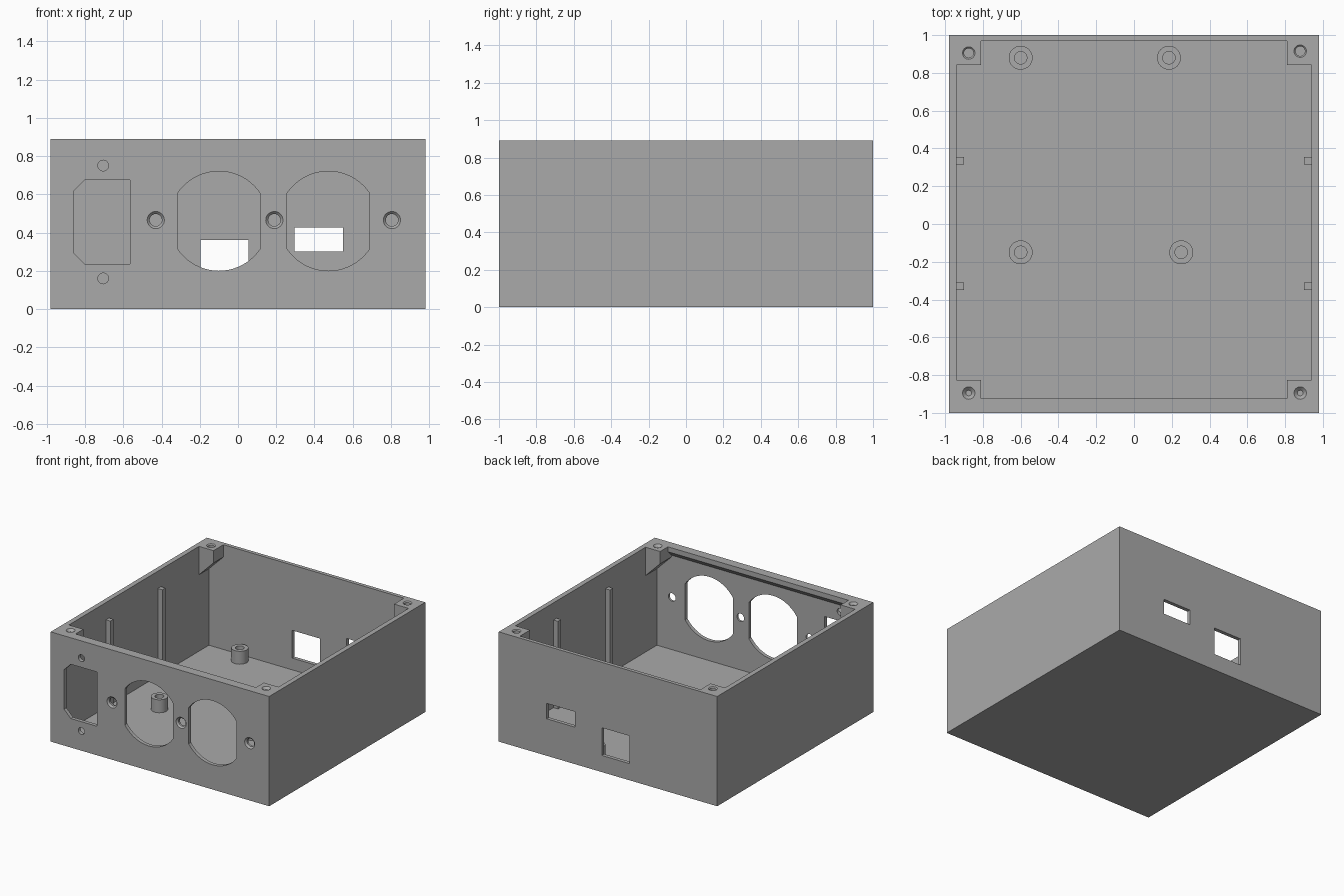
import bpy
import bmesh
from math import sin, cos, pi, radians

if "Cube" in bpy.data.objects:
    bpy.data.objects.remove(bpy.data.objects["Cube"], do_unlink=True)

X, Y, TOP = 0.98, 1.0, 0.89      # outer half sizes and height
FLOOR, FRONT_IN, BACK_IN, SIDE_IN = 0.04, -0.97, 0.97, 0.94


def prism(name, profile, axis, lo, hi, end_profile=None):
    """Extrude a 2D profile along an axis; end_profile gives a taper."""
    place = {"x": lambda a, b, t: (t, a, b),
             "y": lambda a, b, t: (a, t, b),
             "z": lambda a, b, t: (a, b, t)}[axis]
    bm = bmesh.new()
    first = [bm.verts.new(place(a, b, lo)) for a, b in profile]
    last = [bm.verts.new(place(a, b, hi)) for a, b in end_profile or profile]
    bm.faces.new(first)
    bm.faces.new(last)
    n = len(first)
    for i in range(n):
        j = (i + 1) % n
        bm.faces.new((first[i], first[j], last[j], last[i]))
    bmesh.ops.recalc_face_normals(bm, faces=bm.faces)
    mesh = bpy.data.meshes.new(name)
    bm.to_mesh(mesh)
    bm.free()
    ob = bpy.data.objects.new(name, mesh)
    bpy.context.collection.objects.link(ob)
    return ob


def rect(a0, a1, b0, b1):
    return [(a0, b0), (a1, b0), (a1, b1), (a0, b1)]


def circle(a, b, r, n=32):
    return [(a + r * cos(2 * pi * i / n), b + r * sin(2 * pi * i / n)) for i in range(n)]


def cut(target, tool):
    """Subtract a tool from a target, then discard the tool."""
    mod = target.modifiers.new("cut", "BOOLEAN")
    mod.operation, mod.solver, mod.object = "DIFFERENCE", "EXACT", tool
    bpy.context.view_layer.objects.active = target
    bpy.ops.object.modifier_apply(modifier=mod.name)
    bpy.data.objects.remove(tool, do_unlink=True)


# Outer block and the negative space inside it
case = prism("open_case", rect(-X, X, -Y, Y), "z", 0, TOP)
cavity = prism("cavity", rect(-SIDE_IN, SIDE_IN, FRONT_IN, BACK_IN), "z", FLOOR, 1.0)

# Thick front rim with a sloping underside
cut(cavity, prism("front_rim", [(-1.1, 1.1), (-0.925, 1.1), (-0.925, 0.85),
                                (FRONT_IN - 0.01, 0.795), (-1.1, 0.795)], "x", -1.2, 1.2))

for s in (-1, 1):
    # Screw blocks in the corners, tapering down to the side walls
    block = [(s * 1.04, 1.1), (s * 0.81, 1.1), (s * 0.81, 0.79), (s * 1.04, 0.56)]
    cut(cavity, prism("front_block", block, "y", -1.1, -0.825))
    cut(cavity, prism("back_block", block, "y", 0.843, 1.1))
    # Slim upright ribs on the side walls
    for y in (-0.33, 0.335):
        cut(cavity, prism("rib", rect(s * 0.9, s * 1.05, y - 0.02, y + 0.02), "z", 0.01, 0.75))

# Round board standoffs on the floor
standoffs = [(-0.6, 0.88), (0.185, 0.88), (-0.6, -0.15), (0.25, -0.15)]
for x, y in standoffs:
    cut(cavity, prism("standoff", circle(x, y, 0.063), "z", 0.01, 0.145))

cut(case, cavity)

# Standoff bores
for x, y in standoffs:
    cut(case, prism("bore", circle(x, y, 0.033), "z", 0.05, 0.3))

# Corner screw holes with a small chamfer
for x, y in [(-0.875, 0.905), (0.88, 0.915), (-0.875, -0.895), (0.88, -0.895)]:
    cut(case, prism("screw_hole", circle(x, y, 0.025), "z", 0.79, 1.0))
    cut(case, prism("chamfer", circle(x, y, 0.015), "z", TOP - 0.018, TOP + 0.01,
                    circle(x, y, 0.043)))

# Two round front openings with flat sides
for cx in (-0.1, 0.4725):
    r, half = 0.26, 0.215
    outline = [(max(cx - half, min(cx + half, a)), b) for a, b in circle(cx, 0.46, r, 64)]
    edge = (r * r - half * half) ** 0.5
    arc = [p for p in outline if abs(p[1] - 0.46) > edge + 0.002]
    upper = [p for p in arc if p[1] > 0.46]
    lower = [p for p in arc if p[1] < 0.46]
    shape = ([(cx + half, 0.46 + edge)] + upper + [(cx - half, 0.46 + edge),
             (cx - half, 0.46 - edge)] + lower + [(cx + half, 0.46 - edge)])
    cut(case, prism("round_opening", shape, "y", -1.1, -0.9))

# Power inlet opening with its two screw holes
cut(case, prism("inlet", [(-0.565, 0.235), (-0.565, 0.675), (-0.8, 0.675), (-0.86, 0.615),
                          (-0.86, 0.295), (-0.8, 0.235)], "y", -1.1, -0.9))
for z in (0.16, 0.75):
    cut(case, prism("inlet_screw", circle(-0.705, z, 0.028, 24), "y", -1.1, -0.9))

# Countersunk front holes
for x in (-0.43, 0.19, 0.805):
    cut(case, prism("front_hole", circle(x, 0.465, 0.032), "y", -1.1, -0.9))
    cut(case, prism("countersink", circle(x, 0.465, 0.055), "y", -1.01, -0.975,
                    circle(x, 0.465, 0.02)))

# Rectangular ports in the back wall
for port in (rect(-0.195, 0.055, 0.135, 0.36), rect(0.295, 0.55, 0.3, 0.425)):
    cut(case, prism("port", port, "y", 0.95, 1.1))

# Single grey plastic
grey = bpy.data.materials.new("grey_plastic")
grey.use_nodes = True
colour = (0.4, 0.4, 0.4, 1)
grey.diffuse_color = colour
grey.node_tree.nodes["Principled BSDF"].inputs["Base Color"].default_value = colour
case.data.materials.clear()
case.data.materials.append(grey)
for p in case.data.polygons:
    p.material_index = 0

bpy.ops.object.select_all(action="DESELECT")
case.select_set(True)
bpy.context.view_layer.objects.active = case
bpy.ops.object.shade_smooth_by_angle(angle=radians(30))
